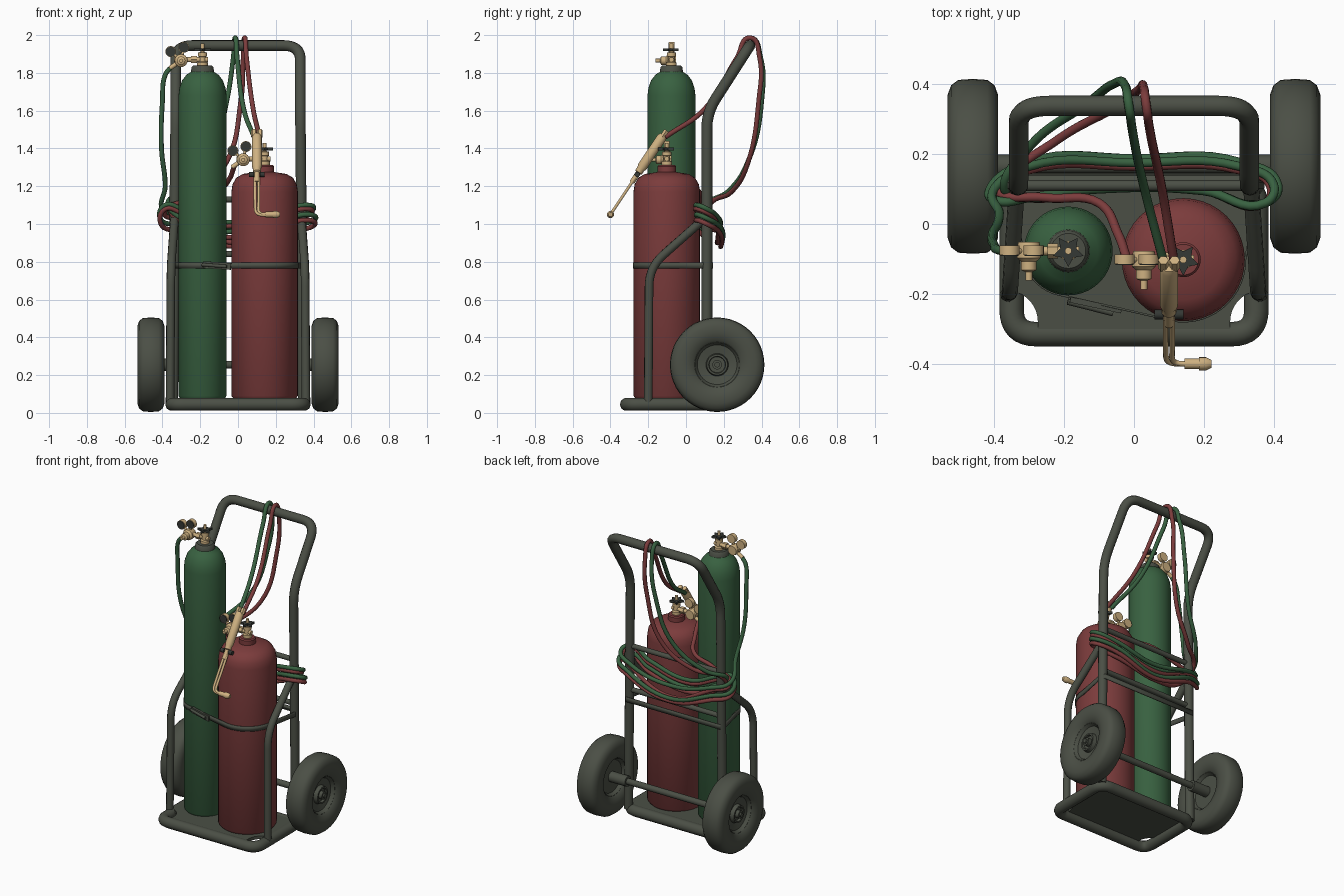
import bpy, bmesh, math
from mathutils import Vector, Matrix

cube = bpy.data.objects.get("Cube")
if cube:
    bpy.data.objects.remove(cube, do_unlink=True)


def material(name, rgb):
    m = bpy.data.materials.new(name)
    m.use_nodes = True
    m.diffuse_color = (*rgb, 1)
    bsdf = m.node_tree.nodes["Principled BSDF"]
    bsdf.inputs["Base Color"].default_value = (*rgb, 1)
    bsdf.inputs["Roughness"].default_value = 0.6
    return m


GREY = material("dark grey paint", (0.07, 0.078, 0.06))
GREEN = material("bottle green", (0.04, 0.12, 0.052))
RED = material("dull red", (0.2, 0.045, 0.045))
BRASS = material("brass", (0.62, 0.44, 0.22))
BLACK = material("dark metal", (0.035, 0.04, 0.035))


def finish(ob, mat, angle=40):
    ob.data.materials.append(mat)
    bpy.ops.object.select_all(action='DESELECT')
    ob.select_set(True)
    bpy.context.view_layer.objects.active = ob
    if ob.type == 'CURVE':
        bpy.ops.object.convert(target='MESH')
    bpy.ops.object.shade_smooth_by_angle(angle=math.radians(angle))
    return bpy.context.view_layer.objects.active


def link(name, data):
    ob = bpy.data.objects.new(name, data)
    bpy.context.collection.objects.link(ob)
    return ob


def from_bmesh(name, bm, mat):
    bmesh.ops.recalc_face_normals(bm, faces=bm.faces[:])
    me = bpy.data.meshes.new(name)
    bm.to_mesh(me)
    bm.free()
    return finish(link(name, me), mat)


def lathe(name, profile, loc, axis, mat, n=32):
    """Spin a (radius, height) profile around an axis."""
    bm = bmesh.new()
    vs = [bm.verts.new((r, 0, h)) for r, h in profile]
    es = [bm.edges.new(p) for p in zip(vs, vs[1:])]
    bmesh.ops.spin(bm, geom=vs + es, cent=(0, 0, 0), axis=(0, 0, 1),
                   angle=2 * math.pi, steps=n, use_merge=True)
    bmesh.ops.remove_doubles(bm, verts=bm.verts[:], dist=1e-5)
    rot = Vector(axis).to_track_quat('Z', 'Y').to_matrix().to_4x4()
    bm.transform(Matrix.Translation(loc) @ rot)
    return from_bmesh(name, bm, mat)


def rod(name, a, b, r, mat, n=16):
    d = Vector(b) - Vector(a)
    return lathe(name, [(0, 0), (r, 0), (r, d.length), (0, d.length)], a, d, mat, n)


def prism(name, outline, z0, z1, mat):
    bm = bmesh.new()
    f = bm.faces.new([bm.verts.new((x, y, z0)) for x, y in outline])
    up = bmesh.ops.extrude_face_region(bm, geom=[f])["geom"]
    bmesh.ops.translate(bm, vec=(0, 0, z1 - z0),
                        verts=[v for v in up if isinstance(v, bmesh.types.BMVert)])
    return from_bmesh(name, bm, mat)


def tube(name, pts, r, mat, bend=0.0, closed=False, soft=False):
    """Round tube: straight runs with rounded bends, or a soft hose."""
    pts = [Vector(p) for p in pts]
    cu = bpy.data.curves.new(name, 'CURVE')
    cu.dimensions = '3D'
    cu.bevel_depth, cu.bevel_resolution, cu.use_fill_caps = r, 3, True
    if soft:
        cu.resolution_u = 8
        sp = cu.splines.new('BEZIER')
        sp.bezier_points.add(len(pts) - 1)
        for bp, p in zip(sp.bezier_points, pts):
            bp.co = p
            bp.handle_left_type = bp.handle_right_type = 'AUTO'
    else:
        path = []
        for i, p in enumerate(pts):
            if not closed and i in (0, len(pts) - 1):
                path.append(p)
                continue
            a = p + (pts[i - 1] - p).normalized() * bend
            b = p + (pts[(i + 1) % len(pts)] - p).normalized() * bend
            for k in range(9):
                t = k / 8
                path.append(a * (1 - t) ** 2 + p * 2 * t * (1 - t) + b * t * t)
        sp = cu.splines.new('POLY')
        sp.points.add(len(path) - 1)
        for q, p in zip(sp.points, path):
            q.co = (*p, 1)
        sp.use_cyclic_u = closed
    return finish(link(name, cu), mat)


# Frame: base loop, floor plate, push handle, side braces, crossbars
tube("base_frame", [(-.35, -.315, .045), (.35, -.315, .045), (.35, .115, .045),
                    (-.35, .115, .045)], .035, GREY, .07, closed=True)
arc = [(.365 - .09 * math.sin(a), -.28 + .09 * math.cos(a))
       for a in [math.radians(10 * k) for k in range(10)]]
right_edge = [(.35, .115)] + [(min(x, .35), y) for x, y in arc] + [(.275, -.315)]
prism("floor_plate", right_edge + [(-x, y) for x, y in reversed(right_edge)], .055, .075, GREY)
half = [(.345, .11, .05), (.33, .11, 1.59), (.33, .338, 1.945)]
tube("push_handle", half + [(-x, y, z) for x, y, z in reversed(half)], .029, GREY, .09)
for s, side in ((1, "left"), (-1, "right")):
    tube(side + "_brace", [(s * .36, -.2, .05), (s * .355, -.195, .77),
                           (s * .335, .11, 1.04)], .023, GREY, .1)
for z in (.84, 1.13):
    rod("crossbar", (-.33, .11, z), (.33, .11, z), .016, GREY)

# Wheels on an axle
rod("axle", (-.5, .165, .255), (.5, .165, .255), .02, GREY)
tyre = [(.115, -.045), (.13, -.062), (.17, -.072), (.205, -.072), (.232, -.062),
        (.247, -.042), (.25, 0)]
tyre += [(r, -h) for r, h in reversed(tyre[:-1])]
rim = [(0, -.03), (.105, -.03), (.118, -.05), (.125, -.05), (.125, .05), (.118, .05),
       (.105, .03), (.06, .02), (.055, .045), (.045, .045), (.042, .03), (.025, .03),
       (.025, .055), (.014, .055), (.014, .065), (0, .065)]
for s, side in ((1, "left"), (-1, "right")):
    hub = (s * .461, .165, .255)
    lathe(side + "_tyre", tyre, hub, (s, 0, 0), GREY, 48)
    lathe(side + "_rim", rim, hub, (s, 0, 0), GREY)
    rod(side + "_axle_collar", (s * .31, .165, .255), (s * .44, .165, .255), .034, GREY)

# Gas bottles
GX, GY, RX, RY = -.188, -.077, .141, -.102
lathe("tall_bottle", [(0, .076), (.118, .076), (.127, .09), (.127, 1.68), (.122, 1.72),
                      (.108, 1.76), (.085, 1.79), (.062, 1.805), (.058, 1.81)],
      (GX, GY, 0), (0, 0, 1), GREEN, 40)
lathe("tall_bottle_collar", [(.062, 1.8), (.058, 1.83), (.05, 1.838), (0, 1.838)],
      (GX, GY, 0), (0, 0, 1), GREY)
lathe("short_bottle", [(0, .076), (.165, .076), (.176, .09), (.176, 1.17), (.17, 1.21),
                       (.15, 1.245), (.115, 1.265), (.05, 1.275), (.05, 1.305),
                       (.044, 1.312), (0, 1.312)], (RX, RY, 0), (0, 0, 1), RED, 40)


# Valve, star knob and regulator with two gauges
def regulator(label, x, y, z):
    lathe(label + "_valve", [(0, 0), (.028, 0), (.028, .02), (.018, .025), (.018, .05),
                             (.024, .052), (.024, .072), (.01, .076), (.01, .12), (0, .12)],
          (x, y, z), (0, 0, 1), BRASS, 16)
    star = [((.046 if k % 2 else .024) * math.sin(k * math.pi / 5),
             (.046 if k % 2 else .024) * math.cos(k * math.pi / 5)) for k in range(10)]
    prism(label + "_knob", [(x + u, y + v) for u, v in star], z + .08, z + .095, BLACK)
    rod(label + "_inlet", (x + .03, y, z + .035), (x - .15, y, z + .035), .013, BRASS)
    rod(label + "_inlet_nut", (x - .03, y, z + .035), (x - .06, y, z + .035), .021, BRASS, 6)
    bx = x - .113
    lathe(label + "_regulator", [(0, -.025), (.03, -.025), (.034, -.01), (.034, .02),
                                 (.022, .03), (.022, .055), (.01, .06), (.01, .085), (0, .085)],
          (bx, y, z + .03), (0, -1, 0), BRASS, 24)
    for gx, gz in ((bx - .055, z + .078), (bx + .014, z + .1)):
        rod(label + "_gauge_stem", (bx, y, z + .03), (gx, y, gz), .008, BRASS, 10)
        rod(label + "_gauge_case", (gx, y + .015, gz), (gx, y - .012, gz), .029, BRASS, 24)
        rod(label + "_gauge_face", (gx, y - .011, gz), (gx, y - .015, gz), .026, BLACK, 24)
    rod(label + "_outlet", (bx, y, z + .03), (bx - .06, y, z - .01), .012, BRASS)


regulator("tall", GX, GY, 1.835)
regulator("short", RX, RY, 1.31)

# Strap round both bottles and the uprights, with a buckle
ring = [(-.362, .11)]
ring += [(GX + .131 * math.cos(a), GY + .131 * math.sin(a))
         for a in [math.radians(180 + 78 * k / 10) for k in range(11)]]
ring += [(RX + .18 * math.cos(a), RY + .18 * math.sin(a))
         for a in [math.radians(258 + 102 * k / 14) for k in range(15)]]
ring += [(.362, .11), (.345, .142), (-.345, .142)]
bm = bmesh.new()
low, high = [[bm.verts.new((x, y, z)) for x, y in ring] for z in (.765, .797)]
for i in range(len(ring)):
    bm.faces.new((low[i - 1], low[i], high[i], high[i - 1]))
strap = from_bmesh("strap", bm, GREY)
strap.modifiers.new("thickness", 'SOLIDIFY').thickness = .006
bpy.ops.mesh.primitive_cube_add(size=1, location=(-.11, -.232, .78),
                                rotation=(0, .06, math.radians(-12)))
buckle = bpy.context.object
buckle.name, buckle.scale = "strap_buckle", (.15, .016, .036)
finish(buckle, GREY)
rod("buckle_lever", (-.19, -.222, .785), (-.06, -.255, .775), .009, GREY)


# Hoses: looped round the uprights, over the handle and down to the torch
def coil(z, sag, k):
    return [(-.4 - k, .1, z), (-.3, .165 + k, z - .04), (0, .175 + k, z - sag),
            (.3, .165 + k, z - .04), (.4 + k, .11, z), (.375, .06, z + .02),
            (.2, .095, z - .02), (-.1, .1, z - .07), (-.3, .075, z), (-.385, .065, z + .02)]


green_path = [(-.36, GY, 1.825), (-.385, -.075, 1.79), (-.4, -.06, 1.65), (-.405, -.03, 1.4),
              (-.385, .03, 1.2)]
green_path += coil(1.08, .1, .0) + coil(1.03, .13, .012)[:-1]
green_path += [(-.37, .1, 1.1), (-.3, .22, 1.17), (-.14, .34, 1.36), (-.06, .4, 1.65),
               (-.025, .395, 1.88), (-.015, .34, 1.986), (-.005, .27, 1.88),
               (.03, .1, 1.61), (.085, -.11, 1.46)]
tube("green_hose", green_path, .013, GREEN, soft=True)
red_path = [(-.02, RY, 1.305), (-.045, -.03, 1.24), (-.1, .06, 1.18), (-.25, .075, 1.13)]
red_path += coil(1.06, .16, -.01) + coil(1.0, .12, .008)[:-1]
red_path += [(-.36, .12, 1.1), (-.22, .24, 1.17), (-.06, .33, 1.33), (.015, .385, 1.65),
             (.028, .39, 1.88), (.035, .34, 1.986), (.045, .27, 1.88),
             (.08, .1, 1.61), (.115, -.11, 1.46)]
tube("red_hose", red_path, .013, RED, soft=True)

# Cutting torch
top, tip = Vector((.1, -.12, 1.47)), Vector((.1, -.4, 1.05))
axis = (tip - top).normalized()
lathe("torch_handle", [(0, 0), (.02, 0), (.026, .015), (.026, .2), (.021, .215), (.021, .235),
                       (.014, .24), (.014, .3), (0, .3)], top, axis, BRASS, 20)
for s in (-1, 1):
    side = Vector((s * .016, 0, 0))
    rod("torch_hose_nut", top + side - axis * .03, top + side + axis * .01, .015, BRASS, 6)
    knob = top + axis * .25
    rod("torch_valve_knob", knob + side, knob + side * 2.6, .014, BLACK, 10)
    tube("torch_pipe", [top + side * .6 + axis * .27, top + side * .6 + axis * .4,
                        tip + side * .5, (.17, -.4, 1.05 + s * .006)], .008, BRASS, .035)
rod("torch_head", (.145, -.4, 1.05), (.19, -.4, 1.05), .015, BRASS)
lathe("torch_nozzle", [(0, 0), (.019, 0), (.019, .02), (.011, .036), (0, .036)],
      (.186, -.4, 1.05), (1, 0, 0), BRASS, 16)
